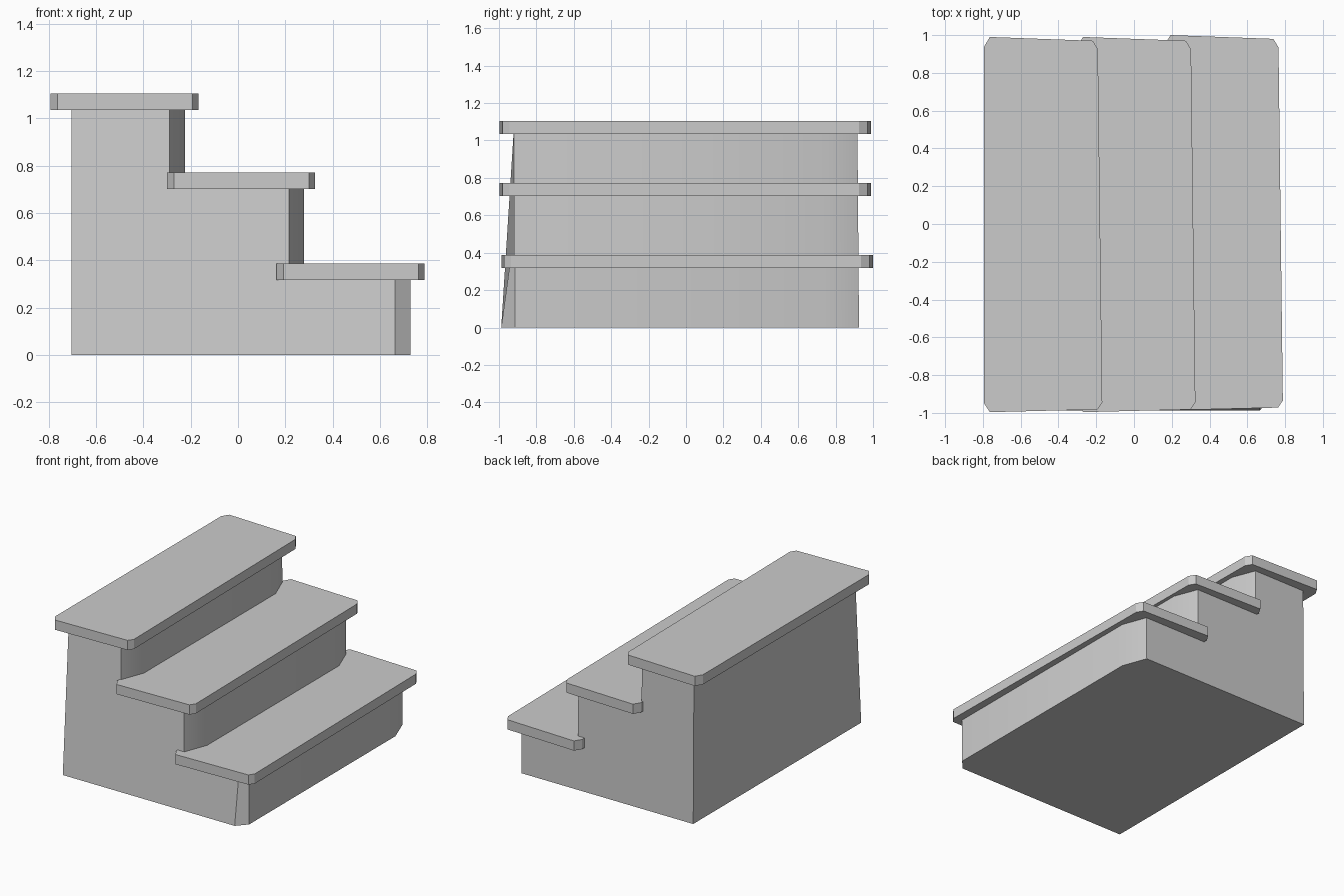
import bpy, bmesh, math

cube = bpy.data.objects.get("Cube")
if cube:
    bpy.data.objects.remove(cube)

gray = bpy.data.materials.new("light_gray")
gray.use_nodes = True
gray.diffuse_color = (0.6, 0.6, 0.6, 1)
gray.node_tree.nodes["Principled BSDF"].inputs["Base Color"].default_value = gray.diffuse_color


def loft(name, rings):
    """Join rings of points into a closed solid."""
    bm = bmesh.new()
    rows = [[bm.verts.new(p) for p in ring] for ring in rings]
    for a, b in zip(rows, rows[1:]):
        for i in range(len(a)):
            j = (i + 1) % len(a)
            bm.faces.new((a[i], a[j], b[j], b[i]))
    bm.faces.new(rows[0])
    bm.faces.new(rows[-1])
    bmesh.ops.recalc_face_normals(bm, faces=bm.faces)
    mesh = bpy.data.meshes.new(name)
    bm.to_mesh(mesh)
    bm.free()
    mesh.materials.append(gray)
    obj = bpy.data.objects.new(name, mesh)
    bpy.context.collection.objects.link(obj)
    return obj


# Stair body: a stepped side profile lofted from front to back
LEFT, INSET = -0.705, 0.065
risers = [0.73, 0.28, -0.225]
levels = [0, 0.35, 0.735, 1.07]


def section(inset, depth):
    """Stepped outline; depth(step, z) gives y at each point."""
    ring = [(LEFT, depth(0, 0), 0)]
    for step, x in enumerate(risers):
        for z in levels[step:step + 2]:
            ring.append((x - inset, depth(step, z), z))
    ring.append((LEFT, depth(2, levels[-1]), levels[-1]))
    return ring


def front_depth(step, z):
    if z == 0:
        return -0.988
    return -0.94 if step == 0 else -0.92


body = loft("stair_body", [
    section(INSET, front_depth),
    section(0, lambda step, z: -0.915 if step == 0 else -0.75),
    section(0, lambda step, z: 0.75),
    section(INSET, lambda step, z: 0.925 - 0.008 * z),
])
bpy.context.view_layer.objects.active = body
body.select_set(True)
bpy.ops.object.shade_smooth_by_angle(angle=math.radians(30))

# Treads: one slightly crooked plank outline, repeated on each step
plank = [(0, 0.94), (0.03, 0.99), (0.575, 0.97), (0.602, 0.925),
         (0.625, -0.945), (0.6, -0.982), (0.03, -0.996), (0, -0.95)]
for name, x, y, z in [("top_tread", -0.793, 0, 1.035),
                      ("middle_tread", -0.3, 0, 0.702),
                      ("bottom_tread", 0.163, 0.01, 0.317)]:
    loft(name, [[(x + px, y + py, h) for px, py in plank] for h in (z, z + 0.07)])
